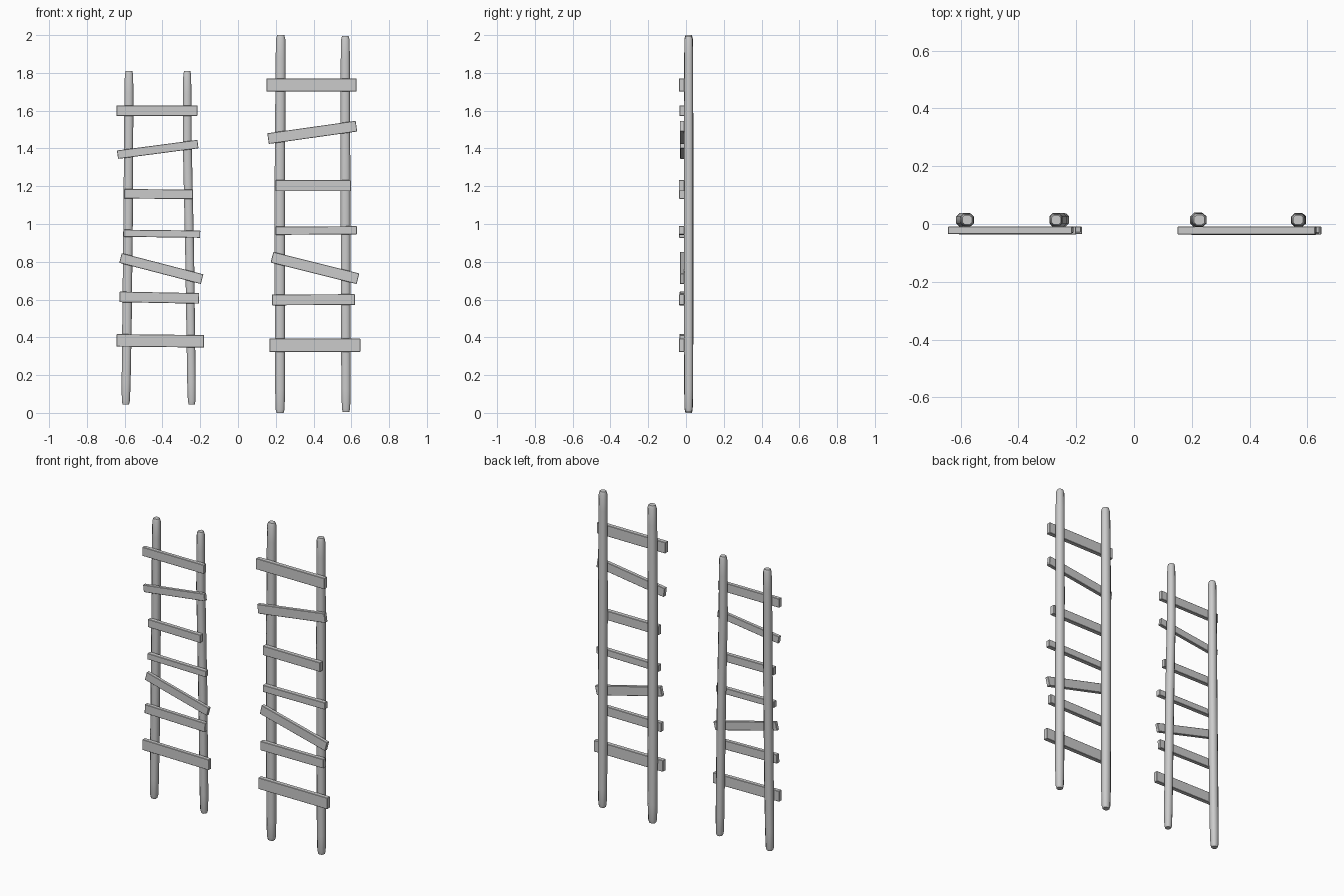
import bpy, bmesh, math
from mathutils import Vector

if "Cube" in bpy.data.objects:
    bpy.data.objects.remove(bpy.data.objects["Cube"])


def finish(bm, name, smooth):
    bmesh.ops.recalc_face_normals(bm, faces=bm.faces)
    me = bpy.data.meshes.new(name)
    bm.to_mesh(me)
    bm.free()
    ob = bpy.data.objects.new(name, me)
    bpy.context.collection.objects.link(ob)
    if smooth:
        bpy.ops.object.select_all(action='DESELECT')
        ob.select_set(True)
        bpy.context.view_layer.objects.active = ob
        bpy.ops.object.shade_smooth_by_angle(angle=math.radians(50))
    return ob


def pole(name, path, hw, hd):
    """Worn pole: chamfered-square section lofted along (x, y, z) points, narrowing at both ends."""
    pts = [Vector(p) for p in path]
    lo, hi = pts[0], pts[-1]
    up0 = (pts[1] - lo).normalized()
    up1 = (hi - pts[-2]).normalized()
    rings = [(lo, 0.68), (lo + up0 * 0.018, 0.86), (lo + up0 * 0.12, 0.95)]
    rings += [(p, 1.0) for p in pts[1:-1]]
    rings += [(hi - up1 * 0.12, 0.95), (hi - up1 * 0.018, 0.88), (hi, 0.68)]
    c = 0.5
    section = [(1, -c), (1, c), (c, 1), (-c, 1), (-1, c), (-1, -c), (-c, -1), (c, -1)]
    bm = bmesh.new()
    loops = [[bm.verts.new((p.x + u * hw * s, p.y + v * hd * s, p.z)) for u, v in section]
             for p, s in rings]
    for a, b in zip(loops, loops[1:]):
        for i in range(8):
            j = (i + 1) % 8
            bm.faces.new((a[i], a[j], b[j], b[i]))
    bm.faces.new(loops[0])
    bm.faces.new(loops[-1])
    return finish(bm, name, True)


def rung(name, x1, z1, x2, z2, h, front):
    """Plank nailed across the poles, between two end centres, slightly bevelled."""
    back = -0.009
    d = Vector((x2 - x1, 0, z2 - z1)).normalized()
    n = Vector((-d.z, 0, d.x)) * h / 2
    bm = bmesh.new()
    ends = []
    for x, z in ((x1, z1), (x2, z2)):
        ends.append([bm.verts.new(Vector((x, y, z)) + n * s)
                     for y, s in ((front, -1), (back, -1), (back, 1), (front, 1))])
    a, b = ends
    for i in range(4):
        j = (i + 1) % 4
        bm.faces.new((a[i], a[j], b[j], b[i]))
    bm.faces.new(a)
    bm.faces.new(b)
    bmesh.ops.bevel(bm, geom=bm.edges[:], offset=0.002, segments=1, affect='EDGES')
    return finish(bm, name, False)


Y = 0.014
# Short ladder poles
pole("short_ladder_left_pole",
     [(-0.594, Y, 0.045), (-0.588, Y, 0.45), (-0.581, Y, 1.1), (-0.577, Y, 1.81)], 0.025, 0.024)
pole("short_ladder_right_pole",
     [(-0.245, Y, 0.045), (-0.256, Y, 0.85), (-0.269, Y, 1.45), (-0.269, Y, 1.81)], 0.0235, 0.024)
# Tall ladder poles
pole("tall_ladder_left_pole",
     [(0.223, Y, 0.0), (0.222, Y, 0.6), (0.222, Y, 1.3), (0.226, Y, 2.0)], 0.0275, 0.025)
pole("tall_ladder_right_pole",
     [(0.572, Y, 0.005), (0.57, Y, 0.6), (0.569, Y, 1.3), (0.568, Y, 1.995)], 0.0255, 0.024)

# Rungs: left x, left z, right x, right z, height, front y
short_rungs = [
    (-0.643, 1.60, -0.215, 1.60, 0.056, -0.034),
    (-0.638, 1.367, -0.212, 1.423, 0.045, -0.031),
    (-0.603, 1.16, -0.238, 1.157, 0.05, -0.036),
    (-0.606, 0.951, -0.20, 0.946, 0.038, -0.037),
    (-0.622, 0.82, -0.19, 0.708, 0.053, -0.030),
    (-0.627, 0.614, -0.206, 0.606, 0.056, -0.034),
    (-0.643, 0.384, -0.18, 0.379, 0.066, -0.035),
]
tall_rungs = [
    (0.151, 1.736, 0.627, 1.736, 0.069, -0.037),
    (0.159, 1.452, 0.627, 1.518, 0.057, -0.033),
    (0.198, 1.203, 0.598, 1.203, 0.058, -0.038),
    (0.198, 0.964, 0.63, 0.967, 0.043, -0.038),
    (0.18, 0.824, 0.635, 0.71, 0.058, -0.032),
    (0.18, 0.598, 0.619, 0.60, 0.057, -0.036),
    (0.167, 0.358, 0.648, 0.358, 0.071, -0.037),
]
for label, rows in (("short_ladder_rung", short_rungs), ("tall_ladder_rung", tall_rungs)):
    for i, r in enumerate(rows, 1):
        rung(f"{label}_{i}", *r)
